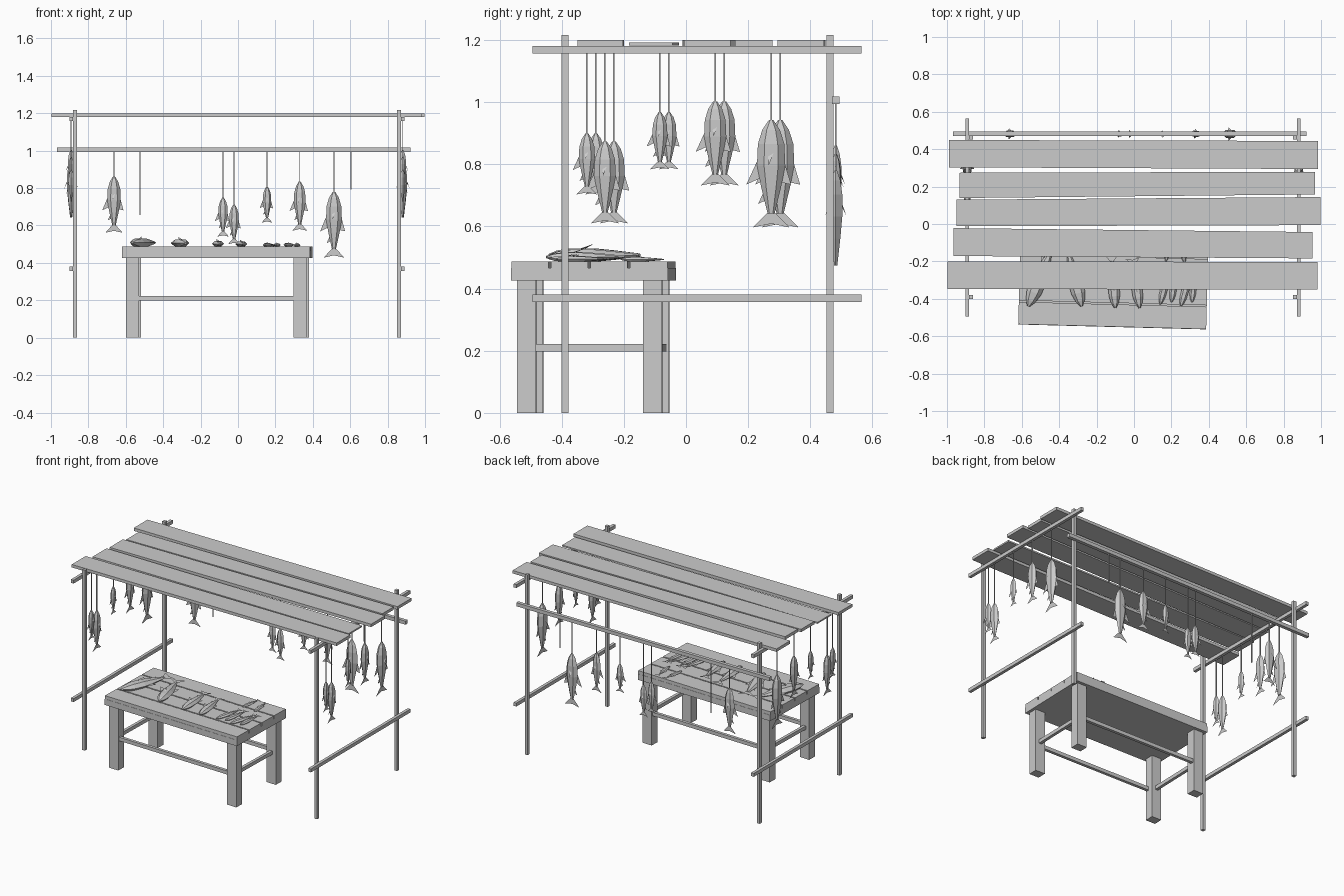
import bpy, bmesh, math
from mathutils import Matrix, Vector

if "Cube" in bpy.data.objects:
    bpy.data.objects.remove(bpy.data.objects["Cube"])


def finish(name, bm, matrix=None):
    bmesh.ops.recalc_face_normals(bm, faces=bm.faces)
    me = bpy.data.meshes.new(name)
    bm.to_mesh(me)
    bm.free()
    ob = bpy.data.objects.new(name, me)
    if matrix:
        ob.matrix_world = matrix
    bpy.context.collection.objects.link(ob)
    return ob


def box(name, center, size, matrix=None):
    bm = bmesh.new()
    bmesh.ops.create_cube(bm, size=1.0)
    bmesh.ops.scale(bm, vec=size, verts=bm.verts)
    bmesh.ops.translate(bm, vec=center, verts=bm.verts)
    return finish(name, bm, matrix)


def plank(name, left, right, z0, z1):
    """Roof board from its left and right ends, each (x, y_back, y_front)."""
    bm = bmesh.new()
    (xl, lb, lf), (xr, rb, rf) = left, right
    f = bm.faces.new([bm.verts.new((x, y, z0)) for x, y in
                      ((xl, lf), (xr, rf), (xr, rb), (xl, lb))])
    g = bmesh.ops.extrude_face_region(bm, geom=[f])["geom"]
    bmesh.ops.translate(bm, vec=(0, 0, z1 - z0),
                        verts=[v for v in g if isinstance(v, bmesh.types.BMVert)])
    return finish(name, bm)


# Fish profile: (distance from mouth, half height, half thickness)
PROFILE = [(0.0, 0.02, 0.012), (0.09, 0.075, 0.042), (0.22, 0.112, 0.06),
           (0.42, 0.12, 0.06), (0.62, 0.085, 0.042), (0.87, 0.03, 0.014)]
# Flat fins in the body plane: (side offset, distance from mouth)
FINS = [[(0.11, 0.38), (0.17, 0.60), (0.08, 0.58)],
        [(-0.11, 0.36), (-0.21, 0.60), (-0.09, 0.54)],
        [(-0.06, 0.66), (-0.11, 0.78), (-0.05, 0.75)]]
TAIL = [(-0.03, 0.86), (-0.155, 1.0), (0.0, 0.965), (0.155, 1.0), (0.03, 0.86)]


def fish(name, loc, length, rot, girth=1.0):
    """Mouth at loc, body running along local -z."""
    bm = bmesh.new()
    rings = []
    for t, w, d in PROFILE:
        rings.append([bm.verts.new((a * w, b * d, -t)) for a, b in
                      ((1, 0), (.5, 1), (-.5, 1), (-1, 0), (-.5, -1), (.5, -1))])
    for r0, r1 in zip(rings, rings[1:]):
        for i in range(6):
            j = (i + 1) % 6
            bm.faces.new((r0[i], r0[j], r1[j], r1[i]))
    bm.faces.new(rings[0])
    bm.faces.new(rings[-1])
    for fin in FINS:
        bm.faces.new([bm.verts.new((x, 0, -t)) for x, t in fin])
    tv = [bm.verts.new((x, 0, -t)) for x, t in TAIL]
    bm.faces.new((tv[0], tv[1], tv[2]))
    bm.faces.new((tv[0], tv[2], tv[4]))
    bm.faces.new((tv[4], tv[2], tv[3]))
    # Pectoral fins standing off both flanks
    for s in (-1, 1):
        bm.faces.new([bm.verts.new(p) for p in
                      ((0.03, s * .05, -.28), (-0.02, s * .10, -.42), (-0.03, s * .05, -.32))])
    bmesh.ops.scale(bm, vec=(length * girth, length * girth, length), verts=bm.verts)
    finish(name, bm, Matrix.Translation(loc) @ rot)


def hang(name, x, y, z_pole, top, bottom, angle, girth=1.0):
    box(name + "_string", (x, y, (z_pole + top) / 2 - 0.004),
        (0.005, 0.005, z_pole - top + 0.008))
    if bottom is not None:
        fish(name, (x, y, top), top - bottom, Matrix.Rotation(math.radians(angle), 4, 'Z'), girth)


# Frame: posts and side rails
for side, px, rx in (("left", -0.872, -0.892), ("right", 0.861, 0.881)):
    for end, y in (("front", -0.39), ("back", 0.463)):
        box(f"{end}_{side}_post", (px, y, 0.6085), (0.021, 0.022, 1.217))
    for lvl, z in (("lower", 0.369), ("upper", 1.169)):
        box(f"{side}_{lvl}_rail", (rx, 0.0355, z), (0.02, 1.059, 0.023))
box("back_hanging_pole", (-0.023, 0.482, 1.006), (1.89, 0.023, 0.024))

# Roof boards, slightly uneven
plank("roof_board_1", (-0.99, 0.449, 0.303), (0.984, 0.444, 0.294), 1.18, 1.2)
plank("roof_board_2", (-0.932, 0.274, 0.139), (0.967, 0.279, 0.158), 1.18, 1.2)
plank("roof_board_3", (-0.95, 0.13, -0.012), (0.998, 0.144, -0.006), 1.18, 1.2)
plank("roof_board_4", (-0.966, -0.022, -0.171), (0.955, -0.043, -0.184), 1.183, 1.193)
plank("roof_board_5", (-0.998, -0.2, -0.348), (0.982, -0.203, -0.35), 1.18, 1.2)

# Table, turned slightly
T = Matrix.Translation((-0.11, -0.298, 0)) @ Matrix.Rotation(math.radians(-1.5), 4, 'Z')
box("table_slab", (0, 0, 0.446), (1.005, 0.505, 0.04), T)
for i in range(4):
    box(f"table_plank_{i + 1}", (0, (i - 1.5) * 0.1275, 0.4765), (1.005, 0.1195, 0.023), T)
for sx in (-1, 1):
    for sy in (-1, 1):
        box("table_leg", (sx * 0.449, sy * 0.203, 0.215), (0.07, 0.06, 0.43), T)
    box("side_stretcher", (sx * 0.449, 0, 0.21), (0.02, 0.35, 0.024), T)
for sy in (-1, 1):
    box("long_stretcher", (0, sy * 0.215, 0.21), (0.85, 0.02, 0.024), T)

# Fish hung from the side rails
SIDE_FISH = [(-0.319, 0.90, 0.703), (-0.261, 0.874, 0.61), (-0.084, 0.968, 0.784),
             (0.094, 1.003, 0.732), (0.274, 0.942, 0.597)]
for side, x, dy in (("right", 0.881, 0.0), ("left", -0.892, 0.029)):
    for i, (y, top, bot) in enumerate(SIDE_FISH):
        hang(f"{side}_hanging_fish_{i + 1}", x, y + dy, 1.165, top, bot, 90, 1.1)

# Fish and bare strings on the back pole
BACK_FISH = [(-0.663, 0.861, 0.561), (-0.524, 0.663, None), (-0.08, 0.749, 0.54),
             (-0.021, 0.711, 0.5), (0.155, 0.807, 0.615), (0.33, 0.834, 0.572),
             (0.513, 0.78, 0.428), (0.604, 0.80, None)]
for i, (x, top, bot) in enumerate(BACK_FISH):
    hang(f"back_hanging_fish_{i + 1}", x, 0.482, 1.0, top, bot, (0, 8, -6)[i % 3])

# Fish laid on the table: mouth x, mouth y, length, angle, girth
TABLE_FISH = [(-0.565, -0.44, 0.36, -22, 1.0), (-0.28, -0.44, 0.33, 14, 1.0),
              (-0.10, -0.45, 0.29, 4, 0.9), (0.03, -0.45, 0.27, 8, 0.9),
              (0.14, -0.43, 0.20, -14, 0.8), (0.20, -0.42, 0.19, -8, 0.8),
              (0.25, -0.44, 0.20, -16, 0.8), (0.31, -0.42, 0.18, -5, 0.8),
              (0.17, -0.20, 0.15, -10, 0.8), (0.27, -0.21, 0.15, 6, 0.8)]
for i, (x, y, ln, ang, g) in enumerate(TABLE_FISH):
    rot = Matrix.Rotation(math.radians(ang), 4, 'Z') @ Matrix.Rotation(math.radians(90), 4, 'X')
    fish(f"table_fish_{i + 1}", (x, y, 0.487 + 0.058 * ln * g), ln, rot, g)
